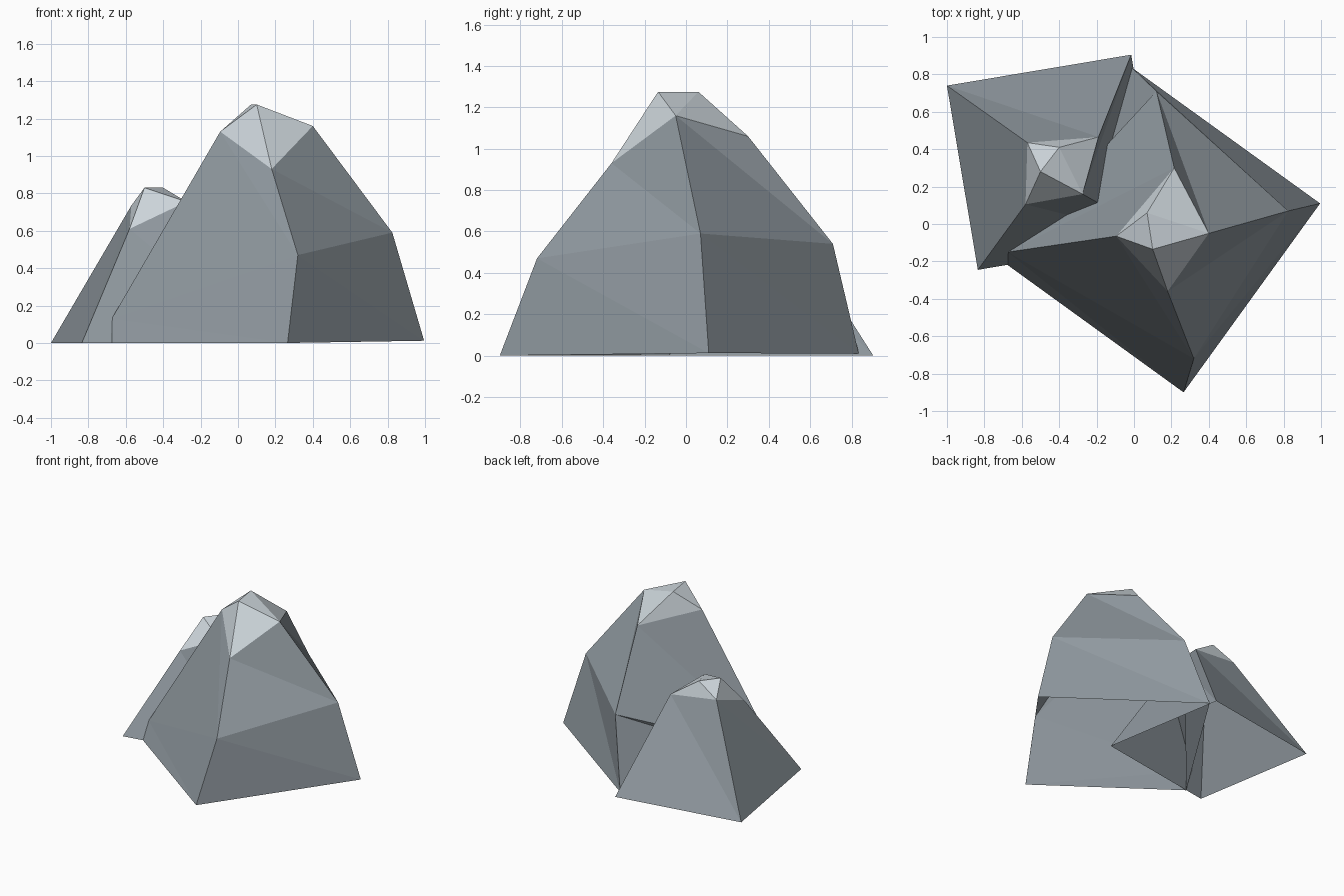
import bpy, bmesh

if "Cube" in bpy.data.objects:
    bpy.data.objects.remove(bpy.data.objects["Cube"])


def material(name, rgb):
    m = bpy.data.materials.new(name)
    m.diffuse_color = (*rgb, 1.0)
    m.use_nodes = True
    m.node_tree.nodes["Principled BSDF"].inputs["Base Color"].default_value = m.diffuse_color
    return m


ROCK = material("slate rock", (0.28, 0.32, 0.35))
SNOW = material("snow", (0.62, 0.68, 0.72))


def mountain(name, rings, ridge):
    """Four-sided open shell: rings run front, right, back, left, from the
    foot to the snow line; the two ridge points close the snow cap."""
    bm = bmesh.new()
    loops = [[bm.verts.new(p) for p in ring] for ring in rings]

    # rock flanks, each side split from upper corner to next lower corner
    for low, up in zip(loops, loops[1:]):
        for i in range(4):
            j = (i + 1) % 4
            bm.faces.new((low[i], low[j], up[i]))
            bm.faces.new((low[j], up[j], up[i]))

    # snow cap
    front, right, back, left = loops[-1]
    a, b = [bm.verts.new(p) for p in ridge]
    for tri in ((front, right, a), (right, b, a), (right, back, b),
                (back, left, b), (left, a, b), (left, front, a)):
        bm.faces.new(tri).material_index = 1

    me = bpy.data.meshes.new(name)
    bm.to_mesh(me)
    bm.free()
    me.materials.append(ROCK)
    me.materials.append(SNOW)
    ob = bpy.data.objects.new(name, me)
    bpy.context.collection.objects.link(ob)


# tall peak with a steep foot
mountain("large_peak", [
    [(0.265, -0.90, 0.00), (0.995, 0.11, 0.012), (-0.01, 0.835, 0.01), (-0.675, -0.22, 0.00)],
    [(0.32, -0.72, 0.47), (0.825, 0.07, 0.59), (0.12, 0.71, 0.54), (-0.675, -0.15, 0.13)],
    [(0.18, -0.36, 0.93), (0.40, -0.05, 1.16), (0.215, 0.30, 1.06), (-0.095, -0.065, 1.13)],
], [(0.10, -0.135, 1.275), (0.07, 0.06, 1.275)])

# smaller peak, partly buried in the tall one
mountain("small_peak", [
    [(-0.835, -0.245, 0), (0.15, -0.08, 0), (-0.015, 0.905, 0), (-1.0, 0.74, 0)],
    [(-0.58, 0.105, 0.61), (-0.275, 0.16, 0.755), (-0.19, 0.465, 0.69), (-0.57, 0.435, 0.735)],
], [(-0.50, 0.28, 0.83), (-0.40, 0.41, 0.83)])
